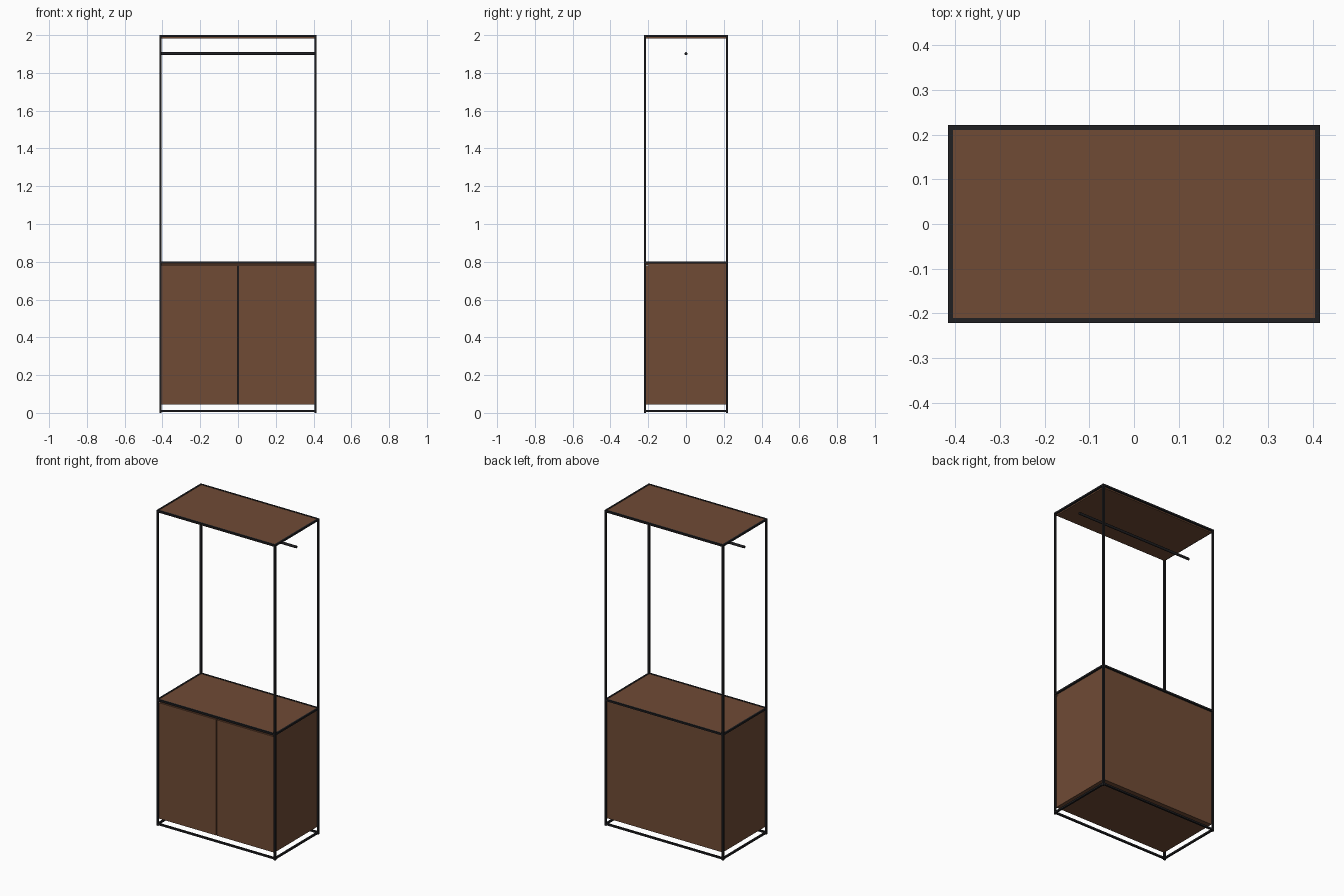
import bpy
import math

if "Cube" in bpy.data.objects:
    bpy.data.objects.remove(bpy.data.objects["Cube"])

X, Y, H = 0.416, 0.2215, 2.0    # outer half width, half depth, height
T = 0.011                       # steel bar thickness


def material(name, rgb):
    m = bpy.data.materials.new(name)
    m.diffuse_color = (*rgb, 1)
    m.use_nodes = True
    m.node_tree.nodes["Principled BSDF"].inputs["Base Color"].default_value = m.diffuse_color
    return m


WOOD = material("walnut brown", (0.16, 0.07, 0.036))
STEEL = material("black steel", (0.014, 0.014, 0.016))


def box(name, lo, hi, mat):
    bpy.ops.mesh.primitive_cube_add(size=1)
    o = bpy.context.object
    o.name = name
    o.location = [(a + b) / 2 for a, b in zip(lo, hi)]
    o.scale = [b - a for a, b in zip(lo, hi)]
    bpy.ops.object.transform_apply(location=True, scale=True)
    o.data.materials.append(mat)
    return o


# four corner posts
for sx in (-1, 1):
    for sy in (-1, 1):
        cx, cy = sx * (X - T / 2), sy * (Y - T / 2)
        box("post", (cx - T / 2, cy - T / 2, 0), (cx + T / 2, cy + T / 2, H), STEEL)

# horizontal rings at floor, counter and roof, butted between the posts
for label, z in (("floor", 0.005), ("counter", 0.791), ("roof", H - T)):
    for s in (-1, 1):
        cy, cx = s * (Y - T / 2), s * (X - T / 2)
        box(label + "_long_rail", (-X + T, cy - T / 2, z), (X - T, cy + T / 2, z + T), STEEL)
        box(label + "_short_rail", (cx - T / 2, -Y + T, z), (cx + T / 2, Y - T, z + T), STEEL)

# roof and counter panels set inside the rings
PX, PY = X - T, Y - T
box("roof_panel", (-PX, -PY, 1.981), (PX, PY, 1.998), WOOD)
box("counter_panel", (-PX, -PY, 0.782), (PX, PY, 0.80), WOOD)

# cabinet body with two doors and a dark gap between them
box("cabinet_body", (-PX, -PY + 0.012, 0.045), (PX, PY, 0.782), WOOD)
G = 0.003
box("left_door", (-PX, -PY - 0.004, 0.045), (-G, -PY + 0.012, 0.779), WOOD)
box("right_door", (G, -PY - 0.004, 0.045), (PX, -PY + 0.012, 0.779), WOOD)
box("door_gap", (-G, -PY + 0.004, 0.045), (G, -PY + 0.012, 0.779), STEEL)

# hanging rail
bpy.ops.mesh.primitive_cylinder_add(vertices=16, radius=0.008, depth=2 * X - 0.01,
                                    location=(0, 0, 1.902), rotation=(0, math.pi / 2, 0))
rail = bpy.context.object
rail.name = "hanging_rail"
rail.data.materials.append(STEEL)
bpy.ops.object.shade_smooth_by_angle()
